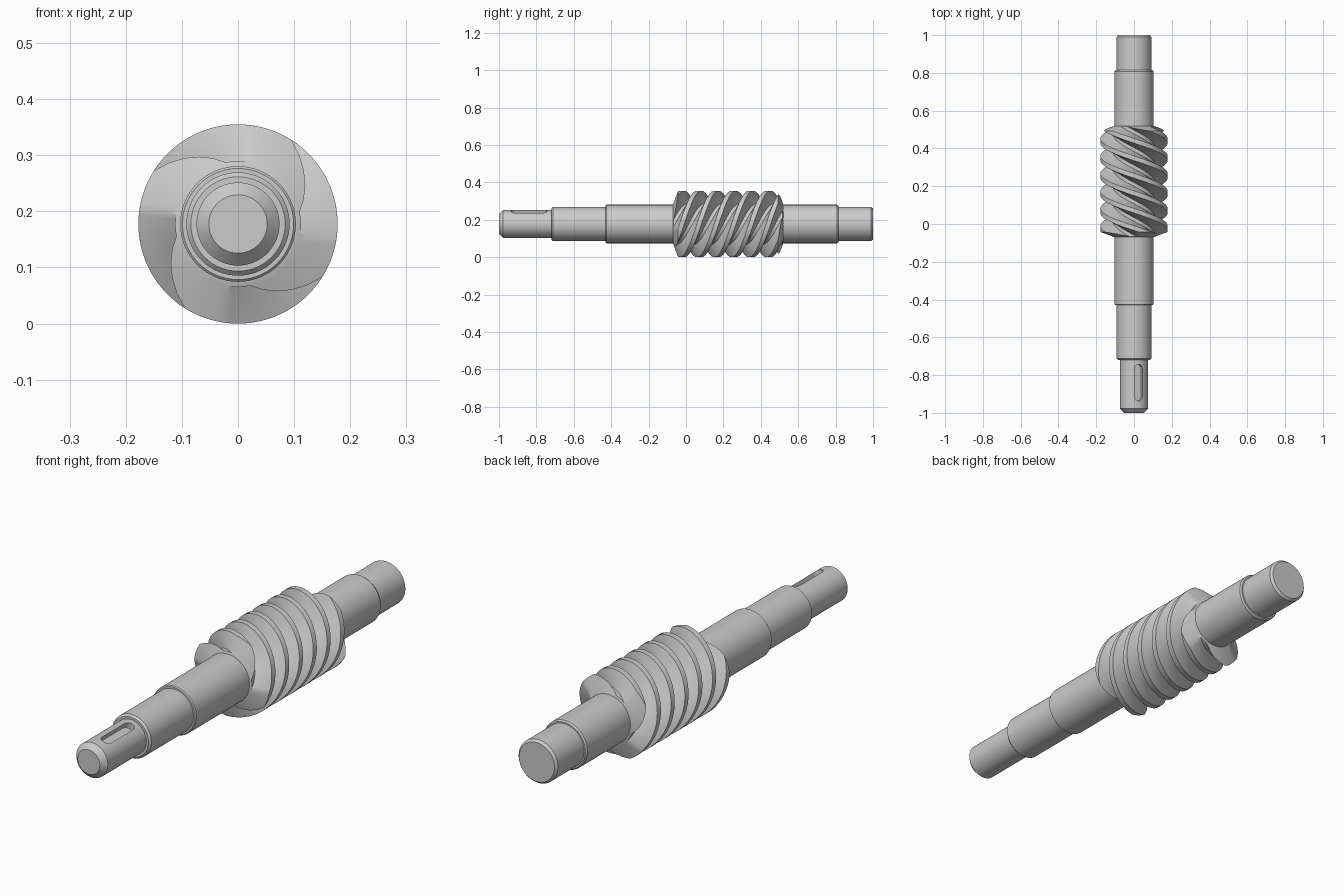
import bpy, bmesh
from math import sin, cos, pi, tan, radians

if "Cube" in bpy.data.objects:
    bpy.data.objects.remove(bpy.data.objects["Cube"])

R = 0.1775                      # worm outer radius = axis height
ROOT, CORE = 0.112, 0.100       # groove floor radius, inner cap radius
LEAD, STARTS = 0.37, 4
YA, YB = -0.07, 0.52            # worm ends
TAN = tan(radians(20))          # flank slope and end cone slope
PHASE = -0.043 - LEAD * 159.5 / 360


def pt(r, th, y):
    return (r * cos(th), y, R + r * sin(th))


def finish(bm, name, angle=30):
    bmesh.ops.remove_doubles(bm, verts=bm.verts, dist=1e-5)
    bmesh.ops.recalc_face_normals(bm, faces=bm.faces)
    me = bpy.data.meshes.new(name)
    bm.to_mesh(me)
    bm.free()
    ob = bpy.data.objects.new(name, me)
    bpy.context.collection.objects.link(ob)
    return ob


def smooth(ob):
    bpy.ops.object.select_all(action='DESELECT')
    ob.select_set(True)
    bpy.context.view_layer.objects.active = ob
    bpy.ops.object.shade_smooth_by_angle(angle=radians(25))


# stepped shaft, turned from a (y, radius) profile
profile = [(-1, 0.052), (-0.978, 0.074), (-0.72, 0.074), (-0.72, 0.084),
           (-0.712, 0.092), (-0.43, 0.092), (-0.43, 0.099), (-0.426, 0.103),
           (0.808, 0.103), (0.815, 0.098), (0.815, 0.092), (0.99, 0.092), (1, 0.083)]
N = 96
bm = bmesh.new()
rings = [[bm.verts.new(pt(r, 2 * pi * i / N, y)) for i in range(N)] for y, r in profile]
for a, b in zip(rings, rings[1:]):
    for i in range(N):
        j = (i + 1) % N
        bm.faces.new((a[i], a[j], b[j], b[i]))
bm.faces.new(rings[0])
bm.faces.new(rings[-1])
shaft = finish(bm, "stepped_shaft")

# keyway: round-ended slot, turned 19 degrees off the top
bm = bmesh.new()
W, Y0, Y1, TILT = 0.022, -0.937, -0.743, radians(19)
outline = []
for k in range(26):
    a = pi * (k if k < 13 else k - 1) / 12
    outline.append((W * cos(a), (Y1 - W if k < 13 else Y0 + W) + W * sin(a)))


def slot_ring(h):
    return [bm.verts.new((x * cos(TILT) + h * sin(TILT), y, R - x * sin(TILT) + h * cos(TILT)))
            for x, y in outline]


lo, hi = slot_ring(0.048), slot_ring(0.12)
bm.faces.new(lo)
bm.faces.new(hi)
for i in range(26):
    j = (i + 1) % 26
    bm.faces.new((lo[i], lo[j], hi[j], hi[i]))
cutter = finish(bm, "keyway_cutter")
mod = shaft.modifiers.new("keyway", 'BOOLEAN')
mod.operation, mod.object, mod.solver = 'DIFFERENCE', cutter, 'EXACT'
bpy.context.view_layer.objects.active = shaft
bpy.ops.object.modifier_apply(modifier="keyway")
bpy.data.objects.remove(cutter)
smooth(shaft)

# four-start worm: sections go from the front end cone to the back end cone
LEV, CR, RT, STEPS = 5, 8, 5, 130


def sec(t, r, tooth, side):
    """Polar point of a section; side -1..1 runs across one tooth."""
    y = YA + (YB - YA) * t + TAN * (1 - 2 * t) * (r - 0.103)
    half = 0.0123 + (R - r) * TAN
    return r, (y - PHASE + side * half) * 2 * pi / LEAD + tooth * 2 * pi / STARTS, y


def base_gap(t, k):
    """Points along the groove floor after tooth k."""
    r, a, y = sec(t, ROOT, k, 1)
    b = sec(t, ROOT, k + 1, -1)[1]
    return [(r, a + (b - a) * i / RT, y) for i in range(RT + 1)]


levels = [ROOT + (R - ROOT) * i / LEV for i in range(LEV + 1)]
sides = [-1 + 2 * j / CR for j in range(CR + 1)]


def outline_at(t):
    out = []
    for k in range(STARTS):
        out += [sec(t, r, k, -1) for r in levels]
        out += [sec(t, R, k, s) for s in sides[1:-1]]
        out += [sec(t, r, k, 1) for r in reversed(levels)]
        out += base_gap(t, k)[1:-1]
    return out


bm = bmesh.new()
rings = [[bm.verts.new(pt(*p)) for p in outline_at(s / STEPS)] for s in range(STEPS + 1)]
for a, b in zip(rings, rings[1:]):
    for i in range(len(a)):
        j = (i + 1) % len(a)
        bm.faces.new((a[i], a[j], b[j], b[i]))


def strip(p, q):
    """Quads between two rows of polar points."""
    p, q = [[bm.verts.new(pt(*v)) for v in row] for row in (p, q)]
    for i in range(len(p) - 1):
        bm.faces.new((p[i], p[i + 1], q[i + 1], q[i]))


# conical end caps
for t in (0, 1):
    for k in range(STARTS):
        rows = [[sec(t, r, k, s) for s in sides] for r in levels]
        for p, q in zip(rows, rows[1:]):
            strip(p, q)
        yc = sec(t, CORE, k, 0)[2]
        for row in (rows[0], base_gap(t, k)):
            strip([(CORE, a, yc) for _, a, _ in row], row)
worm = finish(bm, "worm_thread")
# close the hidden core openings
bm = bmesh.new()
bm.from_mesh(worm.data)
bmesh.ops.holes_fill(bm, edges=[e for e in bm.edges if e.is_boundary], sides=0)
bmesh.ops.recalc_face_normals(bm, faces=bm.faces)
bm.to_mesh(worm.data)
bm.free()
smooth(worm)
